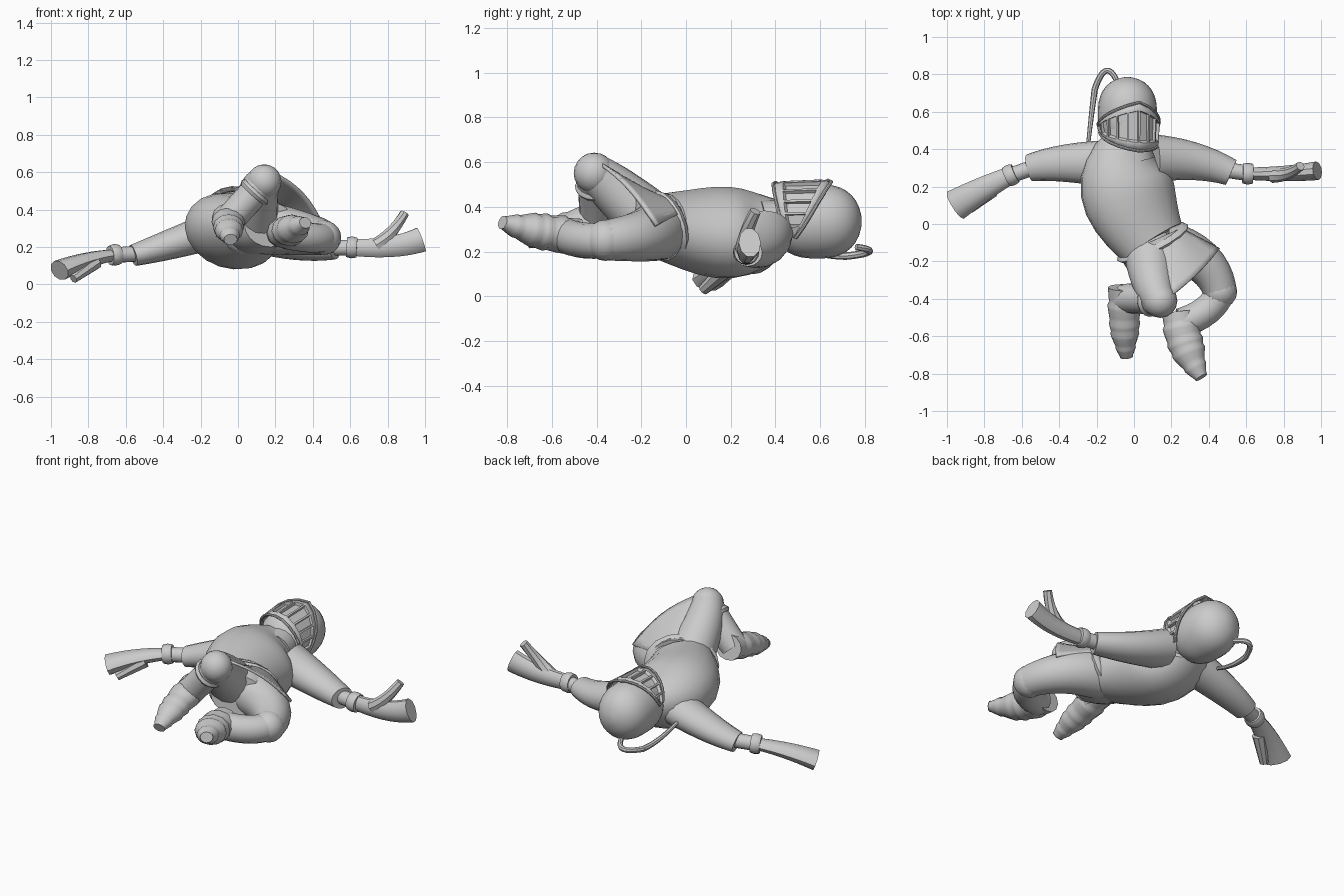
import bpy, bmesh, math
from mathutils import Matrix, Vector

cube = bpy.data.objects.get("Cube")
if cube:
    bpy.data.objects.remove(cube)

shade = 0.6
grey = bpy.data.materials.new("plain_grey")
grey.use_nodes = True
colour = (shade, shade, shade, 1)
grey.diffuse_color = colour
grey.node_tree.nodes["Principled BSDF"].inputs["Base Color"].default_value = colour


def finish(name, bm, angle=40):
    """Turn a bmesh into a smooth shaded object."""
    bmesh.ops.recalc_face_normals(bm, faces=bm.faces)
    mesh = bpy.data.meshes.new(name)
    bm.to_mesh(mesh)
    bm.free()
    mesh.materials.append(grey)
    part = bpy.data.objects.new(name, mesh)
    bpy.context.collection.objects.link(part)
    bpy.ops.object.select_all(action='DESELECT')
    bpy.context.view_layer.objects.active = part
    part.select_set(True)
    bpy.ops.object.shade_smooth_by_angle(angle=math.radians(angle))
    return part


def thicken(part, thickness):
    """Give a sheet some thickness."""
    part.modifiers.new("thickness", 'SOLIDIFY').thickness = thickness


def bend(first, middle, last):
    """Smooth curve through three points, as a function of its fraction."""
    first, middle, last = Vector(first), Vector(middle), Vector(last)
    pull = middle * 2 - (first + last) / 2
    return lambda t: first.lerp(pull, t).lerp(pull.lerp(last, t), t)


def tube(name, curve, start, end, bulge=0, flat=1, roll=0, plates=0, dome=False,
         steps=12, sides=16):
    """Skin a curve with ovals that taper, bulge, roll, step in plates or close as a dome."""
    bm = bmesh.new()
    loops = []
    for i in range(steps + 1):
        t = (1 - math.cos(math.pi * i / steps)) / 2
        along = (curve(t + 0.01) - curve(t - 0.01)).normalized()
        across = along.cross(Vector((0, 0, 1))).normalized()
        across = Matrix.Rotation(math.radians(roll), 3, along) @ across
        up = across.cross(along)
        radius = start + (end - start) * t + bulge * math.sin(math.pi * t)
        if plates:
            radius *= 1.05 - 0.12 * (t * plates % 1)
        if dome:
            radius *= max(1 - abs(2 * t - 1) ** 2.7, 0.01) ** 0.5
        turns = [math.tau * k / sides for k in range(sides)]
        loops.append([bm.verts.new(curve(t) + across * radius * math.cos(a)
                                   + up * radius * flat * math.sin(a)) for a in turns])
    for near, far in zip(loops, loops[1:]):
        for k in range(sides):
            j = (k + 1) % sides
            bm.faces.new((near[k], near[j], far[j], far[k]))
    bm.faces.new(loops[0])
    bm.faces.new(loops[-1])
    return finish(name, bm)


def straight(first, last):
    """Straight line as a curve."""
    return bend(first, (Vector(first) + Vector(last)) / 2, last)


def band(name, curve, t, width, radius, flat=1):
    """Rolled ring around a curve at the given fraction."""
    along = (curve(t + 0.01) - curve(t - 0.01)).normalized() * width / 2
    tube(name, straight(curve(t) - along, curve(t) + along), radius, radius,
         radius * 0.12, flat, steps=4)


def ball(name, centre, radius):
    """Rounded joint."""
    bm = bmesh.new()
    bmesh.ops.create_uvsphere(bm, u_segments=16, v_segments=10, radius=radius,
                              matrix=Matrix.Translation(centre))
    finish(name, bm)


def sheet(bm, rows):
    """Fill a grid of points with faces, returned column by column."""
    verts = [[bm.verts.new(p) for p in row] for row in rows]
    return [[bm.faces.new((a[j], b[j], b[j + 1], a[j + 1])) for j in range(len(a) - 1)]
            for a, b in zip(verts, verts[1:])]


# Torso, neck, hips and belt
waist = Vector((0.1, -0.1, 0.31))
spine = bend((-0.01, 0.43, 0.32), (-0.04, 0.2, 0.285), waist)
tube("torso", spine, 0.14, 0.19, 0.09, flat=0.78, roll=-18, sides=20)
tube("neck", straight((0, 0.34, 0.32), (-0.02, 0.46, 0.33)), 0.11, 0.1)
tube("hips", straight(waist, (0.17, -0.25, 0.32)), 0.19, 0.15, 0.01, flat=0.8, sides=20)
belt_line = straight(waist - Vector((0.05, -0.1, -0.03)), waist + Vector((0.05, -0.1, -0.03)))
band("belt", belt_line, 0.5, 0.05, 0.19, flat=0.8)

# Helmet shell
head = Vector((-0.035, 0.585, 0.335))
crown = Vector((0, 0.2, 0))
tube("helmet", straight(head - crown, head + crown), 0.158, 0.158, flat=1.05,
     dome=True, steps=18, sides=24)


# Visor: slotted columns fanning from ear to ear, with a ridge in the middle
def visor_point(u, v):
    """Point at u from ear to ear and v from chin to brow."""
    low = 0.39 + 0.08 * abs(u) ** 1.5 - 0.02 * u
    high = 0.65 - 0.14 * abs(u) ** 1.2 - 0.02 * u
    turn = math.radians(20 + 97 * u)
    reach = 0.163 + 0.025 * (1 - abs(u)) + 0.012 * math.sin(math.pi * v) - 0.01 * (1 - v)
    return Vector((head.x + reach * math.sin(turn), low + (high - low) * v,
                   head.z + reach * math.cos(turn)))


columns = 10
levels = (0, 0.15, 0.85, 1)
bm = bmesh.new()
fan = sheet(bm, [[visor_point(2 * i / columns - 1, v) for v in levels]
                 for i in range(columns + 1)])
slots = [column[1] for column in fan]
bmesh.ops.recalc_face_normals(bm, faces=bm.faces)
for rim in (0.008, 0.001):
    bmesh.ops.inset_individual(bm, faces=slots, thickness=rim)
for vert in {v for face in slots for v in face.verts}:
    vert.co += (head - vert.co).normalized() * 0.018
thicken(finish("visor", bm, angle=30), 0.01)
for label, v in (("chin", 0), ("brow", 1)):
    tube("visor_" + label + "_rim", lambda t: visor_point(2 * t - 1, v), 0.008, 0.008,
         steps=16, sides=8)

# Plume curling off the crown and trailing down to the shoulder
curl = (-0.21, 0.72, 0.18)
tube("plume_curl", bend((-0.09, 0.76, 0.22), (-0.15, 0.82, 0.2), curl), 0.015, 0.017, sides=8)
tube("plume_tail", bend(curl, (-0.23, 0.56, 0.2), (-0.25, 0.38, 0.27)), 0.017, 0.01, sides=8)

# Arms: sleeve, forearm, cuff, glove and thumb
arms = {
    "right": (bend((-0.1, 0.32, 0.3), (-0.36, 0.325, 0.215), (-0.56, 0.3, 0.155)), 0.8,
              bend((-0.64, 0.27, 0.16), (-0.8, 0.19, 0.13), (-0.955, 0.1, 0.075)),
              straight((-0.76, 0.18, 0.12), (-0.88, 0.08, 0.03)), 0.045, 0.085, 0.65),
    "left": (bend((0.1, 0.35, 0.28), (0.32, 0.335, 0.215), (0.52, 0.275, 0.195)), 0.85,
             bend((0.58, 0.27, 0.2), (0.8, 0.27, 0.2), (0.98, 0.285, 0.24)),
             bend((0.74, 0.26, 0.21), (0.82, 0.27, 0.28), (0.89, 0.31, 0.38)), 0.032, 0.05, 1.4),
}
for side, (sleeve, puff, hand, thumb, wrist, spread, flat) in arms.items():
    tube(side + "_sleeve", sleeve, 0.13, 0.072, flat=puff)
    tube(side + "_forearm", straight(sleeve(0.9), hand(0.1)), 0.042, 0.042)
    band(side + "_cuff", hand, 0.06, 0.055, 0.052)
    tube(side + "_glove", hand, wrist, spread, flat=flat, sides=10)
    tube(side + "_thumb", thumb, 0.04, 0.025, sides=8)

# Legs: thigh, knee, shin and plated boot
legs = {
    "right": (bend((0.08, -0.12, 0.3), (0.1, -0.3, 0.46), (0.14, -0.41, 0.55)),
              bend((0.14, -0.41, 0.55), (0.04, -0.4, 0.44), (-0.05, -0.4, 0.34)),
              bend((-0.05, -0.34, 0.36), (-0.05, -0.55, 0.3), (-0.04, -0.71, 0.24)), 0.02),
    "left": (bend((0.16, -0.12, 0.3), (0.36, -0.2, 0.27), (0.46, -0.36, 0.25)),
             bend((0.46, -0.36, 0.25), (0.39, -0.46, 0.25), (0.25, -0.53, 0.27)),
             bend((0.24, -0.47, 0.27), (0.28, -0.65, 0.29), (0.36, -0.82, 0.33)), 0.035),
}
for side, (thigh, shin, boot, bulge) in legs.items():
    tube(side + "_thigh", thigh, 0.14, 0.09)
    ball(side + "_knee", thigh(1), 0.092)
    tube(side + "_shin", shin, 0.08, 0.08)
    tube(side + "_boot", boot, 0.085, 0.035, bulge, flat=0.85, plates=5, steps=30, sides=12)
band("right_knee_strap", legs["right"][1], 0.25, 0.035, 0.083)

# Tunic cloth stretched between the two thighs
inner = straight((0.1, -0.12, 0.44), (0.2, -0.38, 0.6))
outer = straight((0.27, -0.03, 0.37), (0.46, -0.13, 0.32))
fractions = [i / 8 for i in range(9)]
swell = Vector((0.02, 0, 0.03))
bm = bmesh.new()
sheet(bm, [[inner(t).lerp(outer(t), s) + swell * math.sin(math.pi * s) for s in fractions]
           for t in fractions])
thicken(finish("tunic_skirt", bm), 0.015)
